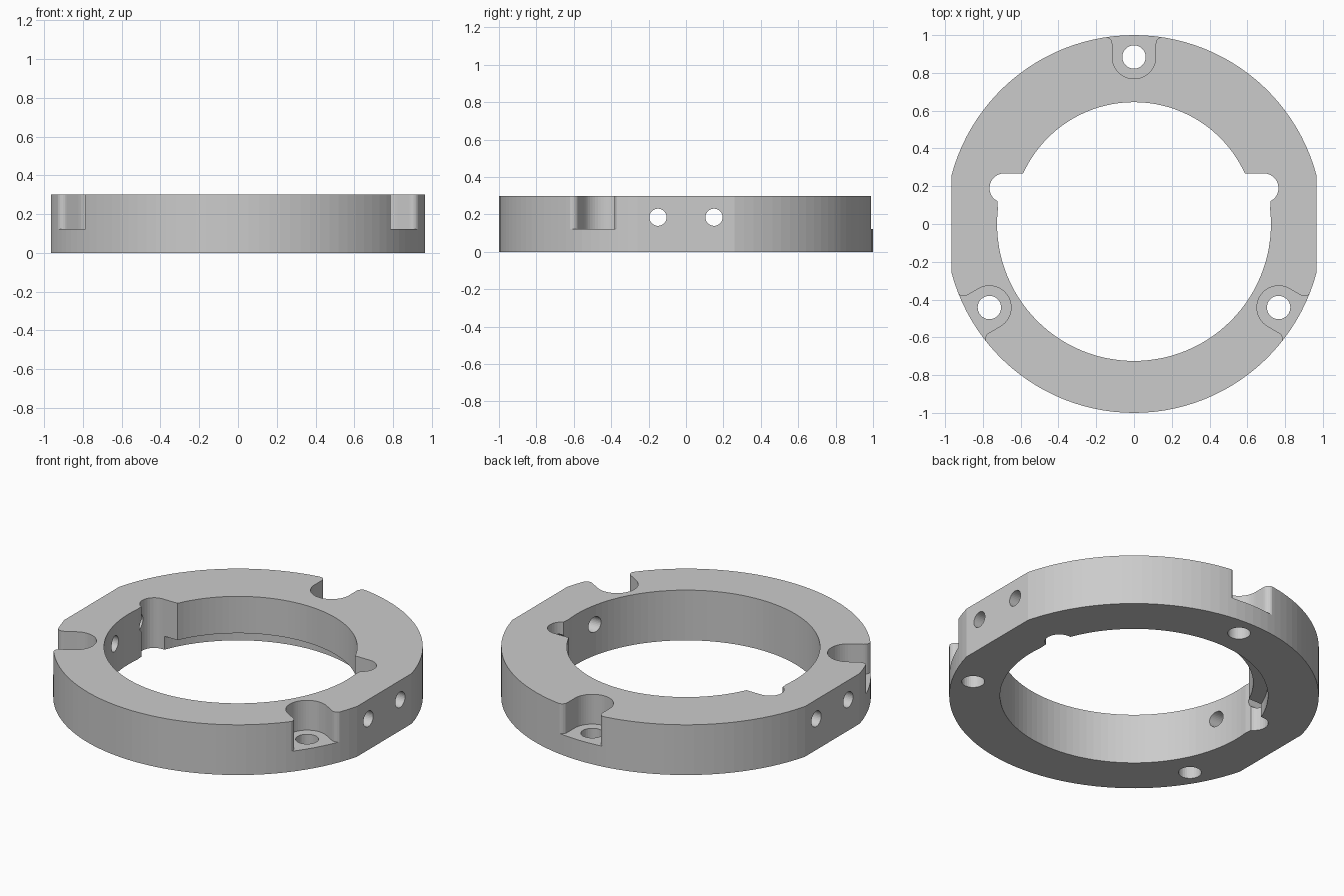
import bpy, bmesh
from math import sin, cos, acos, asin, pi, radians
from mathutils import Matrix

cube = bpy.data.objects.get("Cube")
if cube:
    bpy.data.objects.remove(cube)

HEIGHT, FLAT_X, BORE, LIP = 0.3, 0.966, 0.725, 0.645

grey = bpy.data.materials.new("light_grey")
grey.use_nodes = True
grey.diffuse_color = (0.6, 0.6, 0.6, 1)
grey.node_tree.nodes["Principled BSDF"].inputs["Base Color"].default_value = (0.6, 0.6, 0.6, 1)


def arc(cx, cy, r, start, end, steps):
    """Points along an arc, angles in radians."""
    angles = [start + (end - start) * i / steps for i in range(steps + 1)]
    return [(cx + r * cos(a), cy + r * sin(a)) for a in angles]


def mirrored(half):
    """Close a right-hand outline with its mirror image."""
    return half + [(-x, y) for x, y in reversed(half) if abs(x) > 1e-5]


def prism(name, outline, z0, z1, matrix=Matrix()):
    """Extrude a flat outline from z0 to z1."""
    bm = bmesh.new()
    face = bm.faces.new([bm.verts.new((x, y, z0)) for x, y in outline])
    top = bmesh.ops.extrude_face_region(bm, geom=[face])["geom"]
    bmesh.ops.translate(bm, vec=(0, 0, z1 - z0),
                        verts=[v for v in top if isinstance(v, bmesh.types.BMVert)])
    bmesh.ops.transform(bm, matrix=matrix, verts=bm.verts)
    bmesh.ops.recalc_face_normals(bm, faces=bm.faces)
    mesh = bpy.data.meshes.new(name)
    bm.to_mesh(mesh)
    bm.free()
    mesh.materials.append(grey)
    obj = bpy.data.objects.new(name, mesh)
    bpy.context.collection.objects.link(obj)
    return obj


def circle(cx, cy, r, steps=32):
    return arc(cx, cy, r, 0, 2 * pi, steps)[:-1]


# Round body with a flat on each side
a = acos(FLAT_X)
ring = prism("mounting_ring", mirrored(arc(0, 0, 1, -pi / 2, -a, 24) + arc(0, 0, 1, a, pi / 2, 24)),
             0, HEIGHT)
cutters = []

# Central opening with side slots and the narrower rear lip
slot_top = 0.268
opening = (arc(0, 0, BORE, -pi / 2, asin(0.08 / BORE), 30)
           + arc(0.687, 0.19, 0.078, radians(-62), pi / 2, 12)
           + arc(0, 0, LIP, asin(slot_top / LIP), pi / 2, 20))
cutters.append(prism("opening_cutter", mirrored(opening), -0.1, 0.4))

# Undercut below the rear lip
undercut = arc(0, 0, BORE, asin(0.2 / BORE), pi / 2, 22)
cutters.append(prism("undercut_cutter", mirrored(undercut), -0.1, 0.08))

# Three open pockets with vertical screw holes
pocket = (arc(0, 0.884, 0.115, -pi / 2, 0, 12)
          + arc(0.15, 0.955, 0.035, pi, pi / 2, 6) + [(0.15, 1.2)])
for i in range(3):
    turn = Matrix.Rotation(i * 2 * pi / 3, 4, 'Z')
    cutters.append(prism("pocket_cutter", mirrored(pocket), 0.122, 0.4, turn))
    cutters.append(prism("screw_cutter", circle(0, 0.884, 0.062), -0.1, 0.2, turn))

# Horizontal holes through both flats
sideways = Matrix.Rotation(pi / 2, 4, 'Y')
for y in (-0.15, 0.15):
    cutters.append(prism("cross_hole_cutter", circle(-0.185, y, 0.046), -1.2, 1.2, sideways))

# Cut everything from the body
bpy.context.view_layer.objects.active = ring
for cutter in cutters:
    cutter.hide_render = True
    cut = ring.modifiers.new("cut", 'BOOLEAN')
    cut.operation, cut.solver, cut.object = 'DIFFERENCE', 'EXACT', cutter
    bpy.ops.object.modifier_apply(modifier=cut.name)
    bpy.data.objects.remove(cutter)
